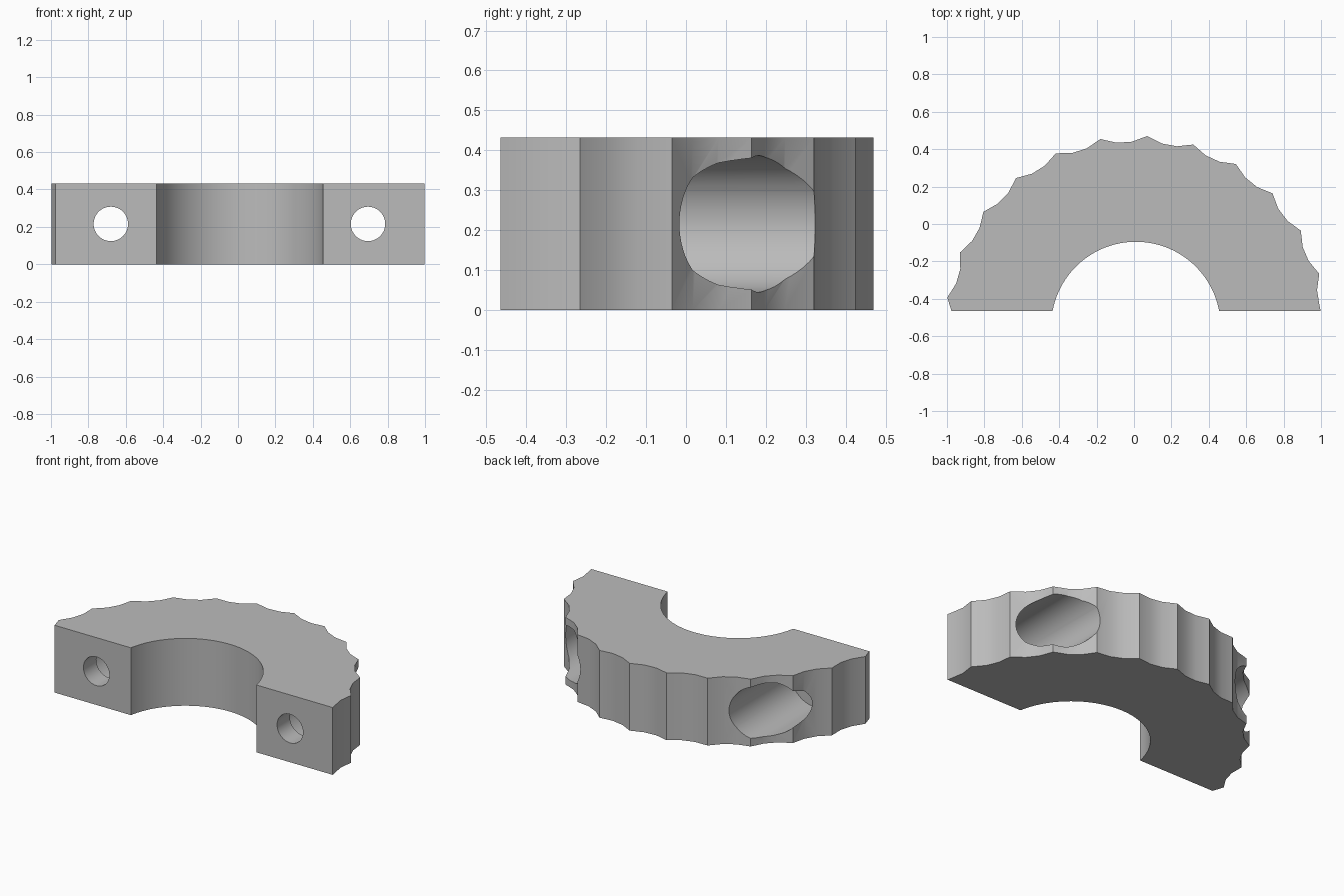
import bpy, bmesh
from math import cos, sin, asin, pi, radians

if "Cube" in bpy.data.objects:
    bpy.data.objects.remove(bpy.data.objects["Cube"], do_unlink=True)

CX, CY = 0.01, -0.548      # centre of the ring
FRONT, HEIGHT = -0.465, 0.432
R_IN, R_TIP, R_ROOT = 0.453, 1.02, 0.988
PITCH, PHASE = 14.11, 86.6  # tooth spacing and position of one tip, degrees

grey = bpy.data.materials.new("plain grey")
grey.use_nodes = True
grey.diffuse_color = (0.5, 0.5, 0.5, 1)
grey.node_tree.nodes["Principled BSDF"].inputs["Base Color"].default_value = (0.5, 0.5, 0.5, 1)


def polar(radius, angle):
    return CX + radius * cos(angle), CY + radius * sin(angle)


def add_cutter(name, x, radius, y0, y1):
    """Cylinder along y used to drill the body."""
    bpy.ops.mesh.primitive_cylinder_add(
        vertices=64, radius=radius, depth=y1 - y0,
        location=(x, (y0 + y1) / 2, HEIGHT / 2), rotation=(pi / 2, 0, 0))
    cutter = bpy.context.object
    cutter.name = name
    cutter.hide_render = True
    return cutter


# Toothed outer edge, from right end to left end
outline = [(0.998, FRONT)]
for i in range(-18, 21):
    point = polar(R_ROOT if i % 3 else R_TIP, radians(PHASE + i * PITCH / 3))
    if point[1] > FRONT + 0.01:
        outline.append(point)
outline.append((-0.976, FRONT))

# Round inner edge, back to the right end
start = asin((FRONT - CY) / R_IN)
STEPS = 48
for i in range(STEPS + 1):
    outline.append(polar(R_IN, pi - start - (pi - 2 * start) * i / STEPS))

# Half ring body
bm = bmesh.new()
face = bm.faces.new([bm.verts.new((x, y, 0)) for x, y in outline])
result = bmesh.ops.extrude_face_region(bm, geom=[face])
top = [v for v in result["geom"] if isinstance(v, bmesh.types.BMVert)]
bmesh.ops.translate(bm, verts=top, vec=(0, 0, HEIGHT))
bmesh.ops.recalc_face_normals(bm, faces=bm.faces)
mesh = bpy.data.meshes.new("half_ring_clamp")
bm.to_mesh(mesh)
bm.free()
mesh.materials.append(grey)
body = bpy.data.objects.new("half_ring_clamp", mesh)
bpy.context.collection.objects.link(body)

# Bolt holes from the front and wide counterbores from the back
cutters = []
for side, x in (("left", 0.695), ("right", -0.68)):
    cutters.append(add_cutter(side + "_bolt_hole_cutter", x, 0.092, -0.7, 0.2))
    cutters.append(add_cutter(side + "_counterbore_cutter", x, 0.171, -0.335, 0.8))

bpy.ops.object.select_all(action="DESELECT")
body.select_set(True)
bpy.context.view_layer.objects.active = body
for cutter in cutters:
    mod = body.modifiers.new(cutter.name, "BOOLEAN")
    mod.operation = "DIFFERENCE"
    mod.solver = "EXACT"
    mod.object = cutter
    bpy.ops.object.modifier_apply(modifier=mod.name)
for cutter in cutters:
    bpy.data.objects.remove(cutter, do_unlink=True)

bpy.ops.object.shade_smooth_by_angle(angle=radians(30))
